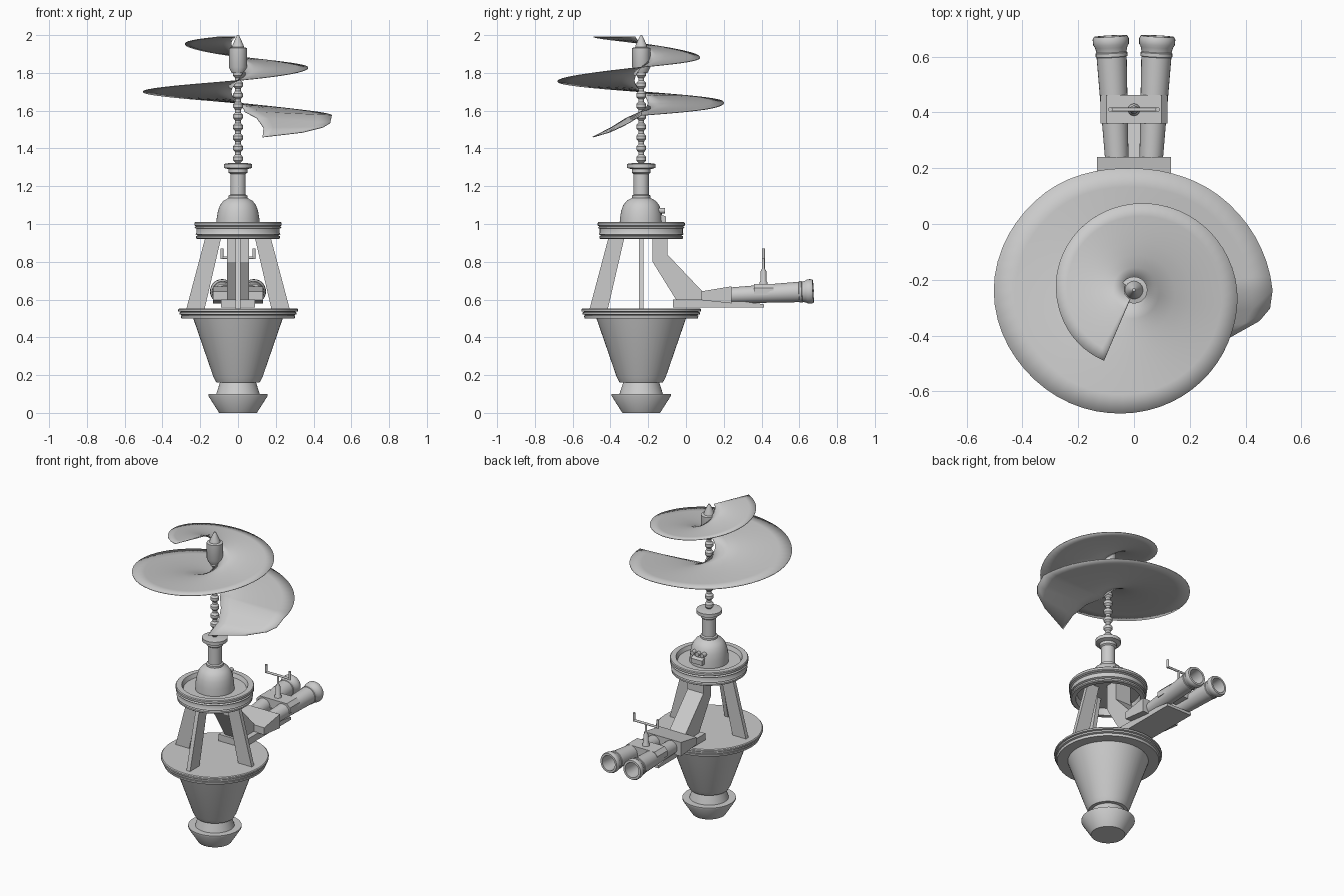
import bpy, bmesh, math
from mathutils import Vector, Matrix

if "Cube" in bpy.data.objects:
    bpy.data.objects.remove(bpy.data.objects["Cube"])

AX = Vector((0, -0.237, 0))  # main vertical axis


def finish(name, bm, smooth=True):
    bmesh.ops.recalc_face_normals(bm, faces=bm.faces)
    me = bpy.data.meshes.new(name)
    bm.to_mesh(me)
    bm.free()
    ob = bpy.data.objects.new(name, me)
    bpy.context.collection.objects.link(ob)
    if smooth:
        bpy.ops.object.select_all(action='DESELECT')
        ob.select_set(True)
        bpy.context.view_layer.objects.active = ob
        bpy.ops.object.shade_smooth_by_angle(angle=math.radians(35))
    return ob


def lathe(name, prof, start=AX, aim=(0, 0, 1), n=40):
    """Revolve (radius, height) points around an axis; radius 0 closes the end."""
    bm = bmesh.new()
    m = Matrix.Translation(start) @ Vector(aim).to_track_quat('Z', 'Y').to_matrix().to_4x4()
    rings = []
    for r, h in prof:
        if r == 0:
            rings.append([bm.verts.new(m @ Vector((0, 0, h)))] * n)
        else:
            rings.append([bm.verts.new(m @ Vector((r * math.cos(2 * math.pi * i / n),
                          r * math.sin(2 * math.pi * i / n), h))) for i in range(n)])
    for a, b in zip(rings, rings[1:]):
        for i in range(n):
            q = [a[i], a[(i + 1) % n], b[(i + 1) % n], b[i]]
            bm.faces.new(list(dict.fromkeys(q)))
    return finish(name, bm)


def prism(name, pts, w0, w1, place):
    """Extrude a 2D outline from w0 to w1; place maps (u, v, w) to a point."""
    bm = bmesh.new()
    a = [bm.verts.new(place(u, v, w0)) for u, v in pts]
    b = [bm.verts.new(place(u, v, w1)) for u, v in pts]
    bm.faces.new(a)
    bm.faces.new(b)
    for i in range(len(pts)):
        j = (i + 1) % len(pts)
        bm.faces.new((a[i], a[j], b[j], b[i]))
    return finish(name, bm, False)


def side(u, v, w):      # outline in the y-z plane
    return Vector((w, u, v))


def section(u, v, w):   # outline in the x-z plane
    return Vector((u, w, v))


def rod(name, a, b, r, n=12):
    d = Vector(b) - Vector(a)
    return lathe(name, [(0, 0), (r, 0), (r, d.length), (0, d.length)], Vector(a), d, n)


# Tapered lower tub with foot and grooved rim
lathe("lower_tub", [(0, 0), (.10, 0), (.157, .09), (.157, .10), (.115, .10), (.096, .16),
                    (.115, .162), (.13, .19), (.237, .50), (.30, .50), (.303, .515), (.296, .518),
                    (.31, .522), (.31, .532), (.302, .535), (.317, .538), (.317, .548),
                    (.312, .553), (0, .553)], n=48)

# Upper grooved ring, recessed above and below
lathe("upper_ring", [(0, .965), (.185, .965), (.19, .92), (.215, .92), (.222, .925), (.222, .935),
                     (.213, .94), (.225, .945), (.22, .955), (.22, .975), (.23, .98), (.222, .987),
                     (.231, .992), (.231, 1.005), (.227, 1.01), (.195, 1.01), (.185, .985),
                     (0, .985)], n=48)

# Dome, neck and flange
lathe("dome", [(.115, .985), (.113, 1.03), (.106, 1.07), (.095, 1.10), (.078, 1.122), (.055, 1.135),
               (.05, 1.138), (.05, 1.15), (.041, 1.155), (.041, 1.265), (.05, 1.272), (.05, 1.29),
               (.075, 1.297), (.075, 1.318), (.05, 1.322), (0, 1.322)])

# Small latch on the back of the dome
prism("dome_latch", [(-.135, 1.01), (-.106, 1.01), (-.106, 1.04), (-.135, 1.05)], -.04, .04, side)
for x in (-.035, 0, .035):
    rod("latch_pin", (x, -.15, 1.07), (x, -.112, 1.07), .014)

# Beaded mast
beads = [(0, 1.31)]
for i in range(9):
    z = 1.325 + i * .056
    beads += [(.015, z), (.026, z + .012), (.026, z + .03), (.015, z + .042)]
lathe("beaded_mast", beads + [(.015, 1.83), (0, 1.83)], n=16)

# Cap with pointed tip
lathe("mast_cap", [(0, 1.80), (.034, 1.80), (.048, 1.83), (.048, 1.932), (.032, 1.936),
                   (.028, 1.95), (.006, 1.998), (0, 2.0)], n=32)

# Spiral sail: tongue at the start, then a shrinking helicoid
keys = [(0, .497, 1.575), (45, .458, 1.605), (90, .437, 1.64), (135, .475, 1.67), (180, .503, 1.70),
        (225, .478, 1.73), (270, .44, 1.76), (333, .385, 1.81), (360, .37, 1.83), (450, .31, 1.886),
        (540, .28, 1.955), (607, .275, 1.99)]


def sample(deg):
    """Smooth (Hermite) interpolation of radius and height along the spiral."""
    slope = lambda i, k: ((keys[min(i + 1, len(keys) - 1)][k] - keys[max(i - 1, 0)][k]) /
                          (keys[min(i + 1, len(keys) - 1)][0] - keys[max(i - 1, 0)][0]))
    i = max(j for j in range(len(keys) - 1) if keys[j][0] <= deg)
    a, b = keys[i], keys[i + 1]
    h = b[0] - a[0]
    t = (deg - a[0]) / h
    return [(2*t**3 - 3*t*t + 1) * a[k] + (t**3 - 2*t*t + t) * h * slope(i, k)
            + (3*t*t - 2*t**3) * b[k] + (t**3 - t*t) * h * slope(i + 1, k) for k in (1, 2)]


rows = [((.13, -.257, 1.46), (.343, -.17, 1.485)), ((.135, -.16, 1.51), (.45, -.11, 1.512)),
        ((.10, -.08, 1.56), (.488, -.065, 1.535))]
for i in range(102):
    d = 607 * i / 101
    r, z = sample(d)
    c, s = math.cos(math.radians(d)), math.sin(math.radians(d))
    zi = z + .02 * max(0, 1 - d / 90)
    rows.append(((.035 * c, .035 * s, zi), (r * c, r * s, z)))
bm = bmesh.new()
grid = [[bm.verts.new(AX + Vector(a).lerp(Vector(b), k / 6)) for k in range(7)] for a, b in rows]
for p, q in zip(grid, grid[1:]):
    for k in range(6):
        bm.faces.new((p[k], p[k + 1], q[k + 1], q[k]))
sail = finish("spiral_sail", bm)
mod = sail.modifiers.new("thickness", 'SOLIDIFY')
mod.thickness = .004
mod.offset = 0

# Three slanted plate legs: left, front, right
for name, ang in (("left_leg", 180), ("front_leg", 270), ("right_leg", 0)):
    c, s = math.cos(math.radians(ang)), math.sin(math.radians(ang))
    prism(name, [(.275, .545), (.178, .545), (.08, .967), (.163, .967)], -.013, .013,
          lambda u, v, w: AX + Vector((u * c - w * s, u * s + w * c, v)))

# Bent back arm, base plate and breech block
prism("back_arm", [(-.177, .967), (-.098, .967), (-.098, .838), (.087, .643), (.087, .595),
                   (-.05, .595), (-.177, .80)], -.057, .057, side)
prism("base_plate", [(-.07, .557), (.412, .557), (.412, .575), (.23, .60), (-.07, .60)],
      -.09, .09, side)
prism("breech_block", [(.08, .597), (.08, .643), (.24, .67), (.24, .58)], -.132, .132, side)

# Twin flared barrels
for name, sx in (("left_barrel", -1), ("right_barrel", 1)):
    lathe(name, [(0, 0), (.041, 0), (.054, .40), (.057, .402), (.057, .415), (.054, .418),
                 (.058, .435), (.064, .445), (.065, .465), (.06, .475), (.047, .475),
                 (.042, .36), (0, .36)],
          Vector((.06 * sx, .20, .62)), (.024 * sx, .475, .024), 28)

# Clamp over the barrels
half = [(.12, .625), (.12, .66), (.098, .683), (.03, .683)]
prism("barrel_clamp", half + [(-u, v) for u, v in reversed(half)], .36, .463, section)

# Sight post with crossbar and two upright prongs
lathe("sight_post", [(0, .67), (.022, .67), (.022, .69), (.015, .70), (.015, .75), (.007, .765),
                     (.007, .825), (0, .825)], Vector((0, .41, 0)), n=16)
rod("sight_bar", (-.088, .41, .822), (.088, .41, .822), .007)
for x in (-.085, .085):
    rod("sight_prong", (x, .41, .816), (x, .41, .87), .008)
